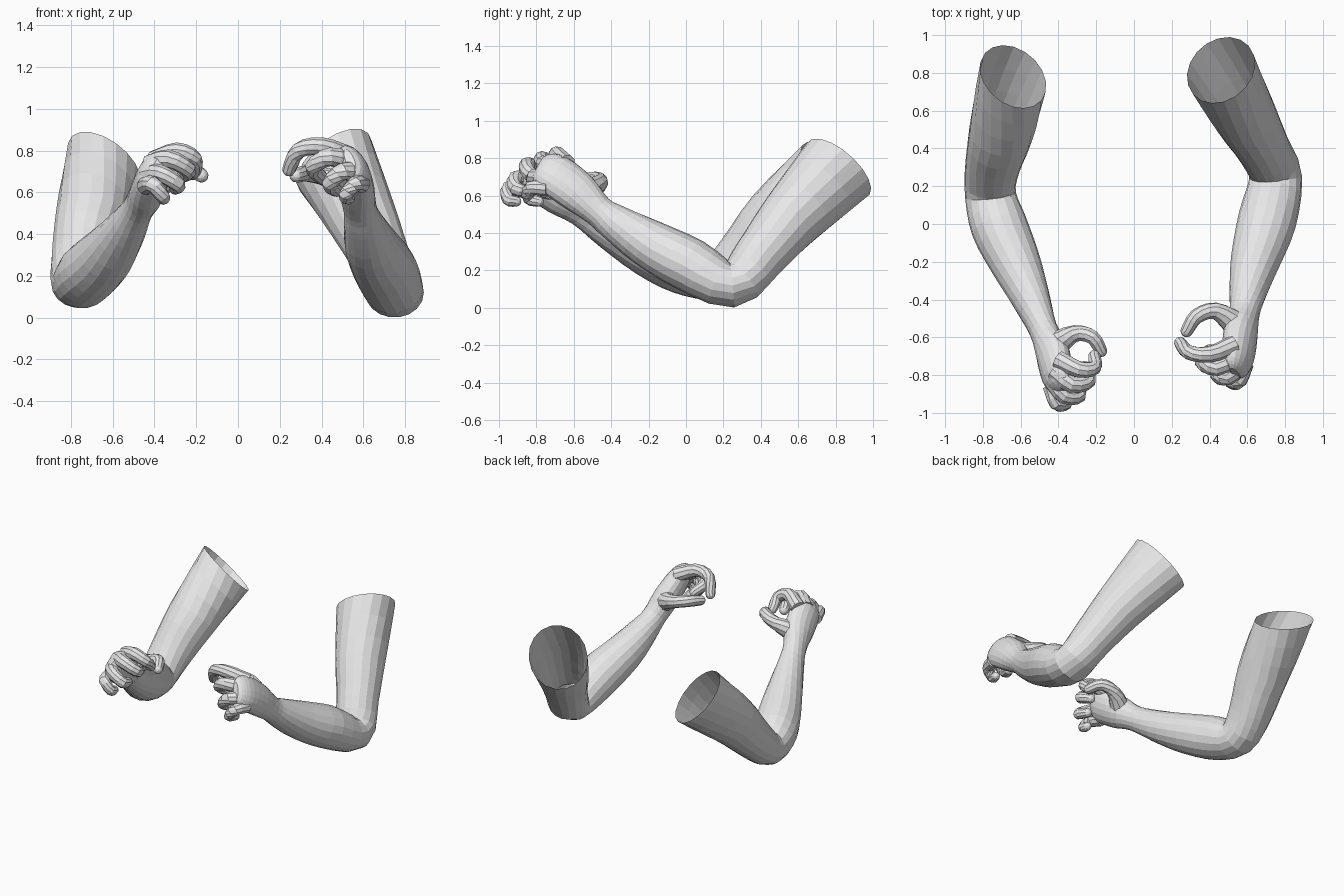
import bpy, bmesh, math
from mathutils import Vector

cube = bpy.data.objects.get("Cube")
if cube:
    bpy.data.objects.remove(cube, do_unlink=True)

skin = bpy.data.materials.new("light_grey")
skin.use_nodes = True
skin.diffuse_color = (0.8, 0.8, 0.8, 1)
skin.node_tree.nodes["Principled BSDF"].inputs["Base Color"].default_value = (0.8, 0.8, 0.8, 1)


def refine(stations, steps):
    """Catmull-Rom interpolation of stations (x, y, z, half width, half depth, roll)."""
    pts = [Vector(s) for s in stations]
    ext = [2 * pts[0] - pts[1]] + pts + [2 * pts[-1] - pts[-2]]
    out = []
    for a, b, c, d in zip(ext, ext[1:], ext[2:], ext[3:]):
        for k in range(steps):
            t = k / steps
            out.append(0.5 * (2 * b + (c - a) * t + (2 * a - 5 * b + 4 * c - d) * t * t
                              + (3 * b - a - 3 * c + d) * t ** 3))
    return out + [pts[-1]]


def loft(name, stations, sides, steps, start_dir=None, up=(0, 0, 1)):
    """Skin elliptical rings along a path; a start direction means a tilted, open start."""
    st = refine(stations, steps)
    centres = [Vector(s[:3]) for s in st]
    bm = bmesh.new()
    rings = []
    for i, (s, c) in enumerate(zip(st, centres)):
        t = (centres[min(i + 1, len(st) - 1)] - centres[max(i - 1, 0)]).normalized()
        if start_dir:
            t = t.lerp(Vector(start_dir).normalized(), max(0, 1 - i / steps)).normalized()
        side = t.cross(Vector(up)).normalized()
        top = side.cross(t)
        r = math.radians(s[5])
        wide = side * math.cos(r) - top * math.sin(r)
        tall = top * math.cos(r) + side * math.sin(r)
        angles = [2 * math.pi * k / sides for k in range(sides)]
        rings.append([bm.verts.new(c + wide * s[3] * math.cos(q) + tall * s[4] * math.sin(q))
                      for q in angles])
    for r0, r1 in zip(rings, rings[1:]):
        for k in range(sides):
            j = (k + 1) % sides
            bm.faces.new((r0[k], r0[j], r1[j], r1[k]))
    bm.faces.new(rings[-1])
    if not start_dir:
        bm.faces.new(rings[0])
    bmesh.ops.recalc_face_normals(bm, faces=bm.faces)
    mesh = bpy.data.meshes.new(name)
    bm.to_mesh(mesh)
    bm.free()
    mesh.materials.append(skin)
    bpy.context.collection.objects.link(bpy.data.objects.new(name, mesh))


def digit(name, joints, radius, root):
    """Tapered finger with a thick root and a rounded tip through four joints."""
    j = [Vector(p) for p in joints]
    tip = (j[3] - j[2]).normalized()
    path = [(j[0], root), (j[1], 1.08), (j[2], 0.95), (j[3], 0.8),
            (j[3] + tip * radius * 0.55, 0.58), (j[3] + tip * radius * 0.8, 0.2)]
    loft(name, [(*p, radius * f, radius * f, 0) for p, f in path], 10, 3, up=(0.3, 0.2, 1))


# Left arm: shoulder rim, elbow, wrist, palm, knuckles
loft("left_arm", [
    (.46, .815, .745, .195, .225, 0),
    (.60, .55, .465, .165, .17, 0),
    (.69, .39, .27, .14, .14, 0),
    (.75, .245, .12, .14, .12, 0),
    (.705, .02, .23, .155, .145, 0),
    (.64, -.20, .345, .13, .13, 0),
    (.60, -.38, .455, .095, .10, 8),
    (.585, -.47, .52, .08, .085, 18),
    (.565, -.58, .62, .085, .115, 27),
    (.55, -.70, .71, .075, .12, 27),
    (.54, -.765, .745, .05, .095, 27),
    (.535, -.79, .757, .02, .06, 27)],
    18, 3, start_dir=(.46, -.53, -.69))

# Right arm: the same, in its own pose
loft("right_arm", [
    (-.64, .78, .737, .195, .21, 0),
    (-.705, .48, .475, .17, .175, 0),
    (-.75, .30, .28, .145, .14, 0),
    (-.76, .155, .165, .135, .12, 0),
    (-.715, -.01, .215, .15, .145, 0),
    (-.63, -.20, .30, .135, .135, 0),
    (-.54, -.41, .42, .10, .105, -8),
    (-.48, -.56, .52, .075, .085, -18),
    (-.435, -.67, .60, .085, .11, -27),
    (-.405, -.80, .69, .075, .115, -27),
    (-.39, -.86, .715, .05, .09, -27),
    (-.385, -.885, .725, .02, .06, -27)],
    18, 3, start_dir=(-.46, -.55, -.67))

# Curled fingers of both hands, listed from root to tip
hands = {
    "left": {
        "thumb": [(.54, -.53, .62), (.43, -.46, .67), (.33, -.49, .69), (.28, -.565, .68)],
        "index_finger": [(.53, -.64, .77), (.40, -.69, .82), (.29, -.68, .80), (.245, -.63, .71)],
        "middle_finger": [(.55, -.69, .74), (.44, -.76, .77), (.36, -.73, .72), (.40, -.67, .67)],
        "ring_finger": [(.58, -.73, .69), (.50, -.81, .70), (.44, -.80, .64), (.47, -.73, .61)],
        "little_finger": [(.59, -.74, .64), (.56, -.83, .64), (.515, -.84, .585), (.53, -.79, .57)]},
    "right": {
        "thumb": [(-.42, -.64, .61), (-.31, -.58, .67), (-.22, -.60, .70), (-.175, -.67, .68)],
        "index_finger": [(-.40, -.72, .75), (-.29, -.77, .795), (-.21, -.76, .76), (-.21, -.70, .70)],
        "middle_finger": [(-.42, -.78, .73), (-.33, -.85, .76), (-.24, -.83, .71), (-.26, -.76, .68)],
        "ring_finger": [(-.43, -.83, .68), (-.37, -.91, .69), (-.29, -.91, .64), (-.30, -.84, .62)],
        "little_finger": [(-.44, -.86, .63), (-.41, -.95, .64), (-.36, -.95, .58), (-.36, -.91, .57)]}}
radii = {"thumb": .042, "index_finger": .041, "middle_finger": .042,
         "ring_finger": .04, "little_finger": .036}
for side, digits in hands.items():
    for part, joints in digits.items():
        digit(side + "_" + part, joints, radii[part], 1.7 if part == "thumb" else 1.25)
